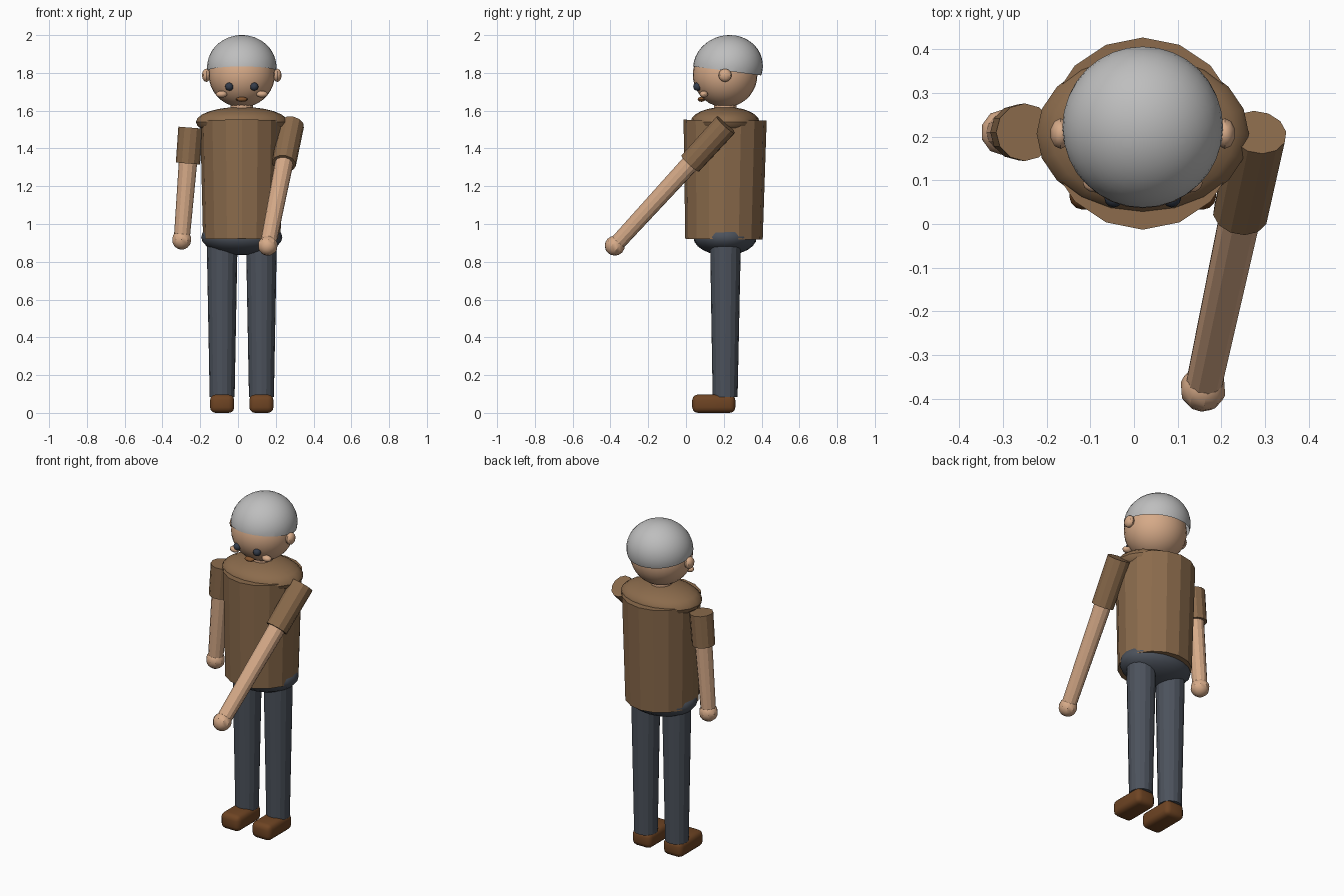
import bpy, bmesh, math
from mathutils import Vector, Matrix

if "Cube" in bpy.data.objects:
    bpy.data.objects.remove(bpy.data.objects["Cube"])

CX, CY = 0.02, 0.207      # body axis


def material(name, hex_colour):
    srgb = [int(hex_colour[i:i + 2], 16) / 255 for i in (0, 2, 4)]
    lin = [c / 12.92 if c <= 0.04045 else ((c + 0.055) / 1.055) ** 2.4 for c in srgb]
    m = bpy.data.materials.new(name)
    m.use_nodes = True
    m.diffuse_color = (*lin, 1)
    m.node_tree.nodes["Principled BSDF"].inputs["Base Color"].default_value = (*lin, 1)
    return m


SHIRT = material("brown_shirt", "8B6B4C")
SKIN = material("skin", "D6AA88")
HAIR = material("grey_hair", "BEBEBE")
TROUSERS = material("slate_trousers", "4C525C")
SHOE = material("brown_shoe", "6E4423")
EYE = material("dark_eye", "343C4A")
MOUTH = material("mouth_brown", "84552F")


def finish(name, bm, mat, smooth=None):
    mesh = bpy.data.meshes.new(name)
    bm.to_mesh(mesh)
    bm.free()
    mesh.materials.append(mat)
    obj = bpy.data.objects.new(name, mesh)
    bpy.context.collection.objects.link(obj)
    if smooth:
        bpy.ops.object.select_all(action='DESELECT')
        obj.select_set(True)
        bpy.context.view_layer.objects.active = obj
        bpy.ops.object.shade_smooth_by_angle(angle=math.radians(smooth))
    return obj


def ellipsoid(name, centre, radii, mat, segs=20, rings=12, rot=None, cut=None):
    bm = bmesh.new()
    bmesh.ops.create_uvsphere(bm, u_segments=segs, v_segments=rings, radius=1)
    turn = rot if rot else Matrix.Identity(4)
    bm.transform(Matrix.Translation(centre) @ turn @ Matrix.Diagonal((*radii, 1)))
    if cut:   # keep only what lies above the plane (point, normal)
        bmesh.ops.bisect_plane(bm, geom=bm.verts[:] + bm.edges[:] + bm.faces[:],
                               plane_co=cut[0], plane_no=cut[1], clear_inner=True)
    return finish(name, bm, mat, 35)


def tube(name, start, end, r_start, r_end, mat, segs=16):
    a, b = Vector(start), Vector(end)
    bm = bmesh.new()
    bmesh.ops.create_cone(bm, cap_ends=True, segments=segs, radius1=r_start,
                          radius2=r_end, depth=(b - a).length)
    # Upright tubes keep their corners on the axes
    d = (b - a).normalized()
    turn = Vector((0, 0, 1)).rotation_difference(d).to_matrix().to_4x4()
    bm.transform(Matrix.Translation((a + b) / 2) @ turn)
    return finish(name, bm, mat)


# Torso, shoulders and hips
tube("torso", (CX, 0.201, 0.92), (CX, 0.207, 1.55), 0.205, 0.22, SHIRT)
ellipsoid("shoulders", (CX, CY, 1.54), (0.243, 0.182, 0.08), SHIRT)
ellipsoid("hips", (CX, CY, 0.93), (0.215, 0.168, 0.095), TROUSERS)

# Head
tube("neck", (CX, CY, 1.54), (CX, CY, 1.68), 0.06, 0.06, SKIN)
ellipsoid("head", (CX, CY, 1.79), (0.175, 0.171, 0.172), SKIN, 28, 18)
front, back = Vector((CX, 0.03, 1.835)), Vector((CX, 0.41, 1.785))
up = Vector((1, 0, 0)).cross(back - front).normalized()
ellipsoid("hair", (CX, 0.222, 1.83), (0.184, 0.186, 0.169), HAIR, 32, 20,
          Matrix.Rotation(math.radians(15), 4, 'X'), (front, up))
ellipsoid("mouth", (CX, 0.082, 1.66), (0.031, 0.02, 0.013), MOUTH, 12, 8)

# Paired parts
for side, s in (("right", -1), ("left", 1)):
    ellipsoid(side + "_ear", (CX + s * 0.188, CY, 1.787), (0.024, 0.035, 0.035), SKIN, 10, 6)
    ellipsoid(side + "_eye", (CX + s * 0.066, 0.06, 1.727), (0.022, 0.022, 0.022), EYE, 12, 8)
    ellipsoid(side + "_cheek", (CX + s * 0.107, 0.094, 1.687), (0.03, 0.022, 0.018), SKIN, 12, 8)

    # Leg and rounded shoe
    x = CX + s * 0.104
    tube(side + "_leg", (x, CY, 0.085), (x, CY + 0.002, 0.93), 0.066, 0.082, TROUSERS)
    bm = bmesh.new()
    bmesh.ops.create_cube(bm, size=1)
    bm.transform(Matrix.Translation((x, 0.147, 0.0485)) @ Matrix.Diagonal((0.128, 0.228, 0.097, 1)))
    bmesh.ops.bevel(bm, geom=bm.edges[:], offset=0.03, segments=3, profile=0.5, affect='EDGES')
    finish(side + "_shoe", bm, SHOE, 40)

# Arms: the right one hangs, the left one reaches forward
for side, top, hand in (("right", (-0.25, 0.21, 1.51), (-0.298, 0.21, 0.917)),
                        ("left", (0.284, 0.21, 1.525), (0.158, -0.377, 0.885))):
    top, hand = Vector(top), Vector(hand)
    cuff = top.lerp(hand, 0.32)
    tube(side + "_sleeve", top, cuff, 0.066, 0.064, SHIRT, 12)
    tube(side + "_forearm", top.lerp(hand, 0.28), hand, 0.049, 0.042, SKIN, 12)
    turn = Vector((0, 0, -1)).rotation_difference(hand - top).to_matrix().to_4x4()
    ellipsoid(side + "_hand", hand, (0.053, 0.053, 0.053), SKIN, 10, 8, turn)
